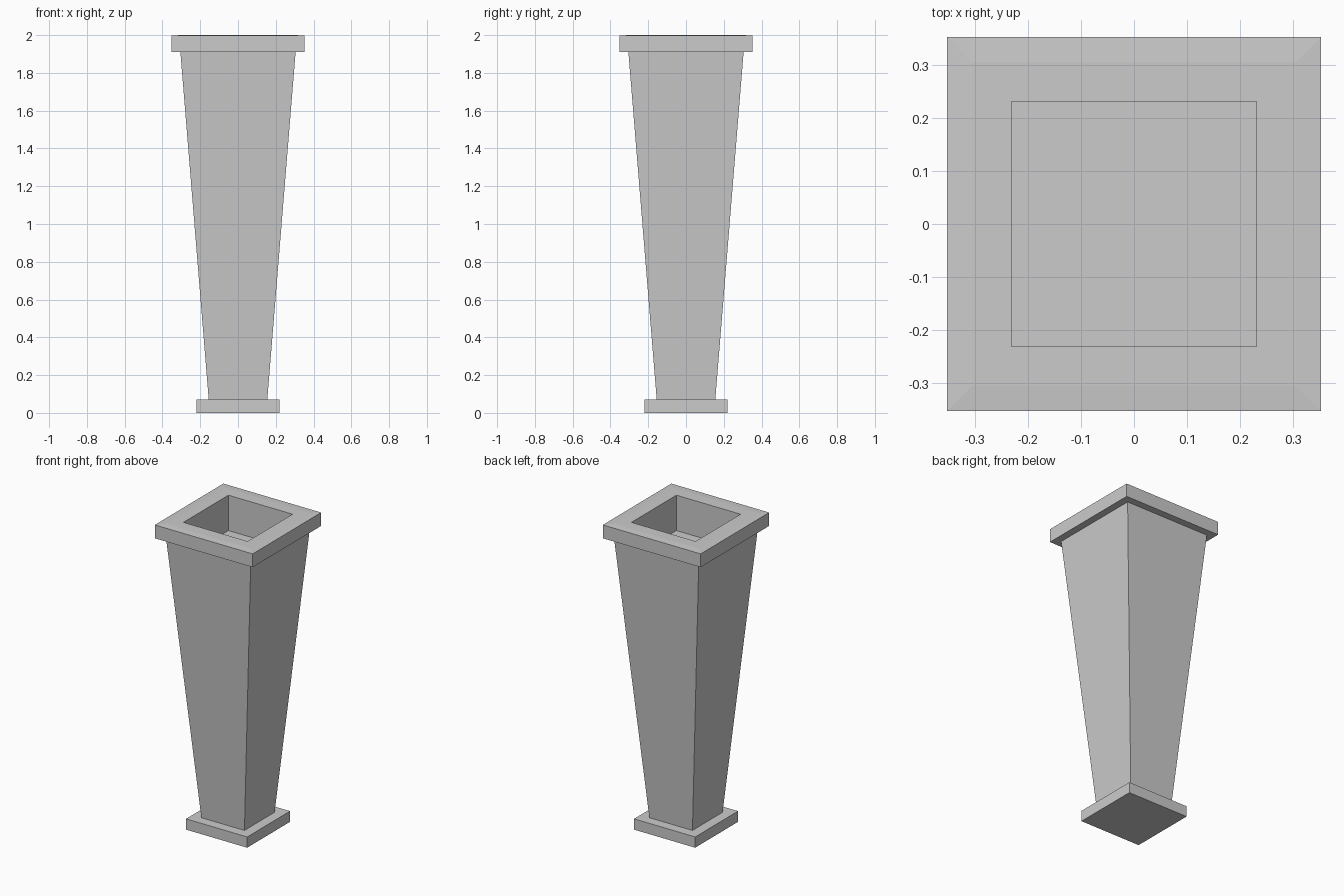
import bpy, bmesh

if "Cube" in bpy.data.objects:
    bpy.data.objects.remove(bpy.data.objects["Cube"])


def square_loft(name, profile):
    """Loft square rings given as (half width, height), closing both ends."""
    bm = bmesh.new()
    rings = [[bm.verts.new((sx * h, sy * h, z))
              for sx, sy in ((-1, -1), (1, -1), (1, 1), (-1, 1))]
             for h, z in profile]
    for low, high in zip(rings, rings[1:]):
        for i in range(4):
            j = (i + 1) % 4
            bm.faces.new((low[i], low[j], high[j], high[i]))
    bm.faces.new(rings[0][::-1])
    bm.faces.new(rings[-1])
    bmesh.ops.recalc_face_normals(bm, faces=bm.faces)
    mesh = bpy.data.meshes.new(name)
    bm.to_mesh(mesh)
    bm.free()
    obj = bpy.data.objects.new(name, mesh)
    bpy.context.collection.objects.link(obj)
    return obj


# Whole planter is one shell: foot, tapered body, rim and recessed planting well
square_loft("planter", [
    (0.22, 0.0), (0.22, 0.07),          # foot slab
    (0.155, 0.07), (0.305, 1.91),       # tapered body
    (0.352, 1.91), (0.352, 1.997),      # rim slab
    (0.305, 2.0), (0.231, 2.0),         # rim top with slight outer fall
    (0.231, 1.77),                      # well walls and floor
])
